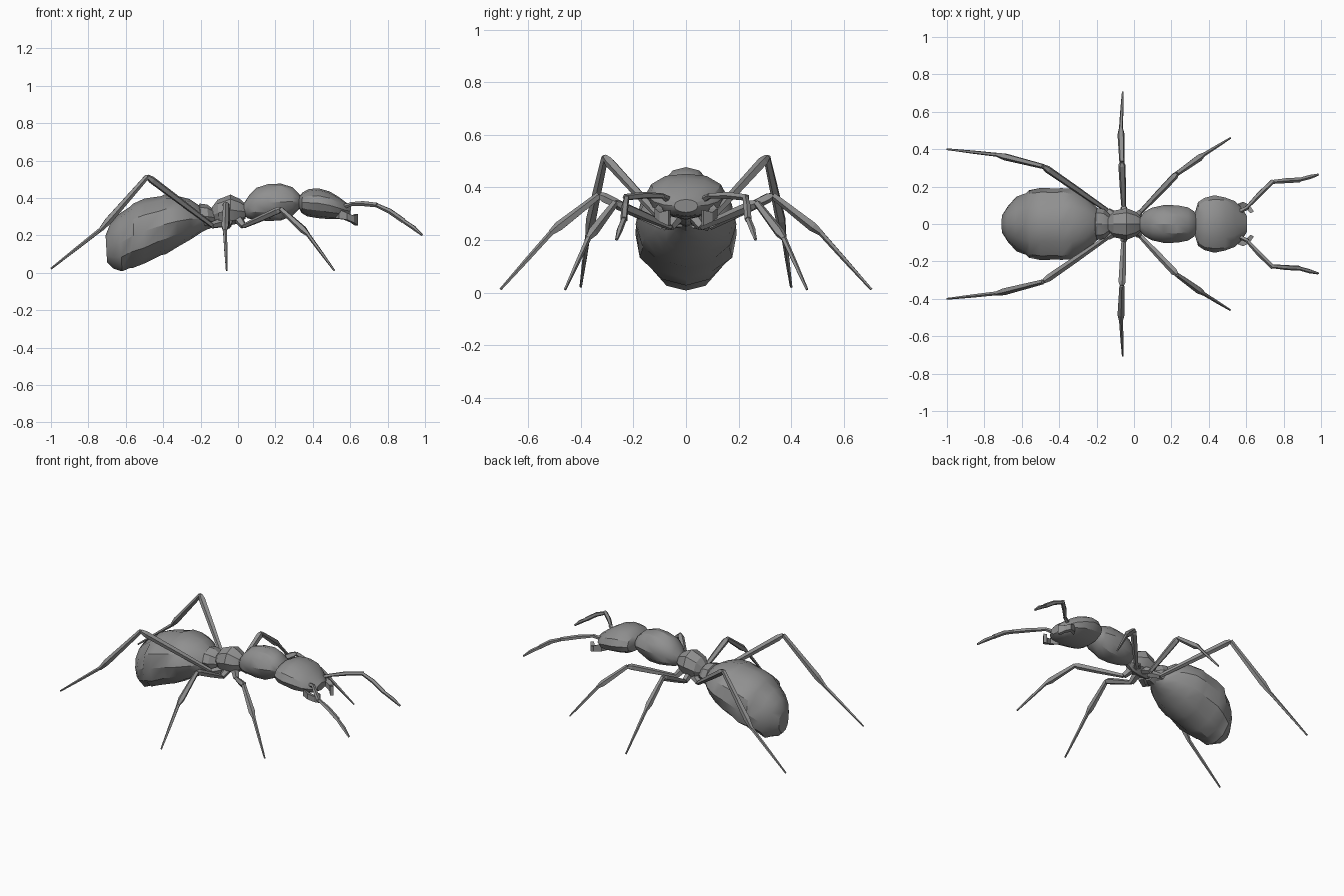
import bpy, bmesh, math, random
from mathutils import Vector

if "Cube" in bpy.data.objects:
    bpy.data.objects.remove(bpy.data.objects["Cube"])

random.seed(4)

# Dark grey shell
shell = bpy.data.materials.new("shell")
shell.diffuse_color = (0.28, 0.28, 0.28, 1)
shell.use_nodes = True
shell.node_tree.nodes["Principled BSDF"].inputs["Base Color"].default_value = shell.diffuse_color


def finish(name, bm, angle):
    bmesh.ops.recalc_face_normals(bm, faces=bm.faces)
    me = bpy.data.meshes.new(name)
    bm.to_mesh(me)
    bm.free()
    me.materials.append(shell)
    ob = bpy.data.objects.new(name, me)
    bpy.context.collection.objects.link(ob)
    bpy.ops.object.select_all(action='DESELECT')
    ob.select_set(True)
    bpy.context.view_layer.objects.active = ob
    if angle:
        bpy.ops.object.shade_smooth_by_angle(angle=math.radians(angle))
    return ob


def skin(bm, rings):
    loops = [[bm.verts.new(p) for p in r] for r in rings]
    n = len(loops[0])
    for a, b in zip(loops, loops[1:]):
        for i in range(n):
            bm.faces.new((a[i], a[(i + 1) % n], b[(i + 1) % n], b[i]))
    bm.faces.new(loops[0][::-1])
    bm.faces.new(loops[-1])


def body(name, sections, sides=12, angle=29, rough=.035):
    """Each section: top x, top z, bottom x, bottom z, half width."""
    bm = bmesh.new()
    rings = []
    for tx, tz, bx, bz, w in sections:
        top, bot = Vector((tx, 0, tz)), Vector((bx, 0, bz))
        mid, half = (top + bot) / 2, (top - bot) / 2
        # uneven chiselled surface, the same on both sides
        bumps = [1 + random.uniform(-rough, rough) for _ in range(sides)]
        ring = []
        for i in range(sides):
            t = 2 * math.pi * i / sides
            k = bumps[min(i, (sides // 2 - i) % sides)]
            if abs(math.cos(t)) < .01:
                k = 1
            ring.append(mid + (half * math.sin(t) + Vector((0, w * math.cos(t), 0))) * k)
        rings.append(ring)
    skin(bm, rings)
    return finish(name, bm, angle)


def limb(name, segments, side, sides=5, angle=0):
    """Each segment is a list of (x, y, z, radius) points."""
    bm = bmesh.new()
    for pts in segments:
        ps = [Vector((p[0], p[1] * side, p[2])) for p in pts]
        rings = []
        for i, p in enumerate(ps):
            d = (ps[min(i + 1, len(ps) - 1)] - ps[max(i - 1, 0)]).normalized()
            u = d.cross(Vector((0.3, 0.2 * side, 1))).normalized()
            v = d.cross(u)
            r = pts[i][3]
            rings.append([p + u * r * math.cos(t) + v * r * math.sin(t)
                          for t in (2 * math.pi * k / sides for k in range(sides))])
        skin(bm, rings)
    return finish(name, bm, angle)


# Abdomen, with shallow grooves between its plates
body("abdomen", [
    (-.165, .32, -.15, .24, .045), (-.20, .355, -.19, .22, .085),
    (-.26, .395, -.25, .18, .145), (-.33, .412, -.32, .14, .182),
    (-.39, .42, -.385, .10, .198), (-.41, .41, -.41, .095, .192),
    (-.50, .397, -.50, .05, .197), (-.56, .37, -.56, .027, .182),
    (-.58, .352, -.575, .027, .17), (-.635, .315, -.62, .008, .145),
    (-.68, .27, -.665, .022, .10), (-.708, .20, -.70, .055, .05)])

# Waist
body("petiole", [
    (-.225, .335, -.20, .25, .05), (-.205, .37, -.19, .235, .085),
    (-.165, .365, -.155, .235, .08), (-.13, .34, -.12, .25, .045)], 8, 30, 0)
body("waist_node", [
    (-.14, .35, -.13, .27, .04), (-.11, .39, -.10, .25, .072),
    (-.04, .418, -.04, .255, .085), (.01, .395, .01, .265, .065),
    (.045, .365, .04, .29, .035)], 8, 30, 0)

# Thorax and neck
body("thorax", [
    (.03, .37, .03, .31, .035), (.06, .415, .05, .292, .065),
    (.10, .455, .09, .282, .088), (.16, .474, .16, .277, .10),
    (.23, .477, .23, .28, .098), (.29, .458, .29, .305, .088),
    (.325, .425, .32, .335, .065), (.34, .40, .335, .35, .04)])

# Head
body("head", [
    (.325, .405, .325, .35, .06), (.345, .43, .34, .32, .115),
    (.38, .448, .37, .302, .143), (.43, .452, .43, .292, .152),
    (.49, .435, .49, .287, .143), (.54, .405, .54, .287, .122),
    (.58, .375, .575, .292, .085), (.605, .355, .60, .305, .045)])

# Leg paths: hip, coxa end, knee, ankle, foot
legs = {
    "front": [(.0, .03, .29), (.03, .06, .25), (.23, .27, .34), (.37, .37, .21), (.515, .46, .012)],
    "middle": [(-.05, .03, .28), (-.055, .09, .25), (-.065, .33, .37), (-.07, .51, .23), (-.06, .705, .012)],
    "rear": [(-.08, .03, .27), (-.14, .07, .255), (-.485, .308, .515), (-.73, .37, .235), (-1.0, .40, .022)],
}


def mix(a, b, t):
    return tuple(Vector(a).lerp(Vector(b), t))


for side, label in ((1, "left"), (-1, "right")):
    for key, (hip, coxa, knee, ankle, foot) in legs.items():
        limb(f"{label}_{key}_leg", [
            [hip + (.026,), coxa + (.018,)],
            [coxa + (.013,), mix(coxa, knee, .5) + (.018,), mix(coxa, knee, .93) + (.02,), knee + (.012,)],
            [knee + (.014,), mix(knee, ankle, .85) + (.02,), mix(knee, ankle, 1.03) + (.011,)],
            [ankle + (.011,), mix(ankle, foot, .5) + (.009,), foot + (.005,)]], side)

    # Elbowed antenna
    limb(f"{label}_antenna", [
        [(.55, .06, .35, .014), (.61, .09, .368, .011)],
        [(.60, .085, .368, .010), (.67, .16, .37, .014), (.745, .232, .362, .013)],
        [(.735, .225, .364, .011), (.81, .232, .33, .014), (.885, .236, .278, .014)],
        [(.88, .236, .28, .011), (.94, .252, .24, .012), (.985, .264, .202, .006)]], side)

    # Hooked mandible with a deep blade tip
    bm = bmesh.new()
    path = [(.53, .085, .315, .025, .016), (.575, .105, .302, .018, .014),
            (.61, .09, .287, .018, .01), (.632, .062, .284, .03, .004)]
    skin(bm, [[(x + a * .009, (y + a * w) * side, z + b * h) for a, b in
               ((1, 1), (-1, 1), (-1, -1), (1, -1))] for x, y, z, h, w in path])
    finish(f"{label}_mandible", bm, 0)
